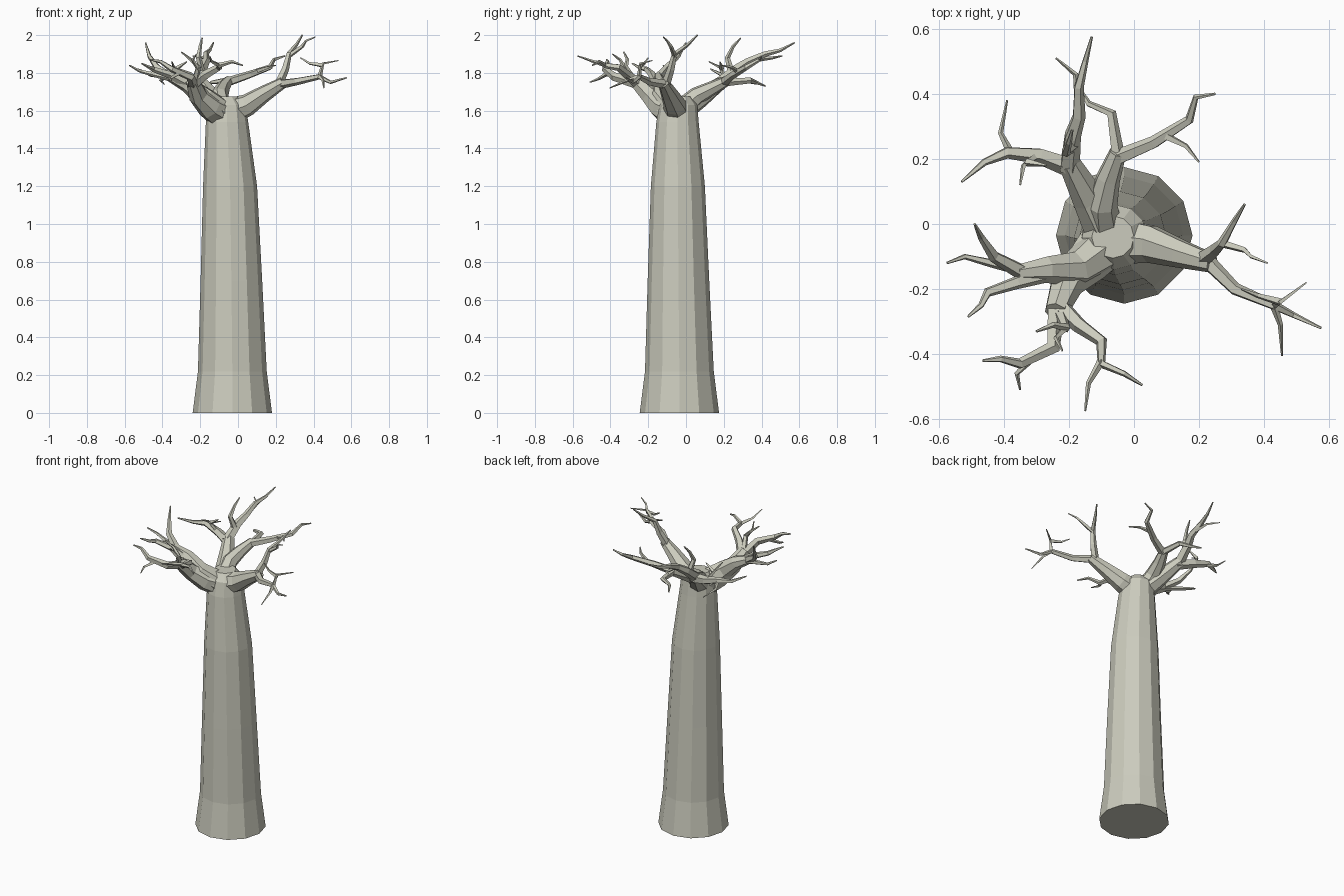
import bpy
import bmesh
import math
from mathutils import Vector

default_cube = bpy.data.objects.get("Cube")
if default_cube:
    bpy.data.objects.remove(default_cube, do_unlink=True)

bark = bpy.data.materials.new("pale_bark")
bark.use_nodes = True
bark_colour = (0.60, 0.60, 0.51, 1)
bark.diffuse_color = bark_colour
bark.node_tree.nodes["Principled BSDF"].inputs["Base Color"].default_value = bark_colour


def loft(name, centres, radii, sides, level=False):
    """Skin a closed tube through rings of the given centres and radii."""
    points = [Vector(c) for c in centres]
    bm = bmesh.new()
    rings = []
    side_axis = Vector((1, 0, 0))
    last = len(points) - 1
    for i, point in enumerate(points):
        before, after = points[max(i - 1, 0)], points[min(i + 1, last)]
        direction = Vector((0, 0, 1)) if level else (after - before).normalized()
        # carry the ring's axes along the path so that it does not twist
        side_axis = side_axis - direction * side_axis.dot(direction)
        if side_axis.length < 0.2:
            side_axis = direction.orthogonal()
        side_axis.normalize()
        other_axis = direction.cross(side_axis)
        ring = []
        for k in range(sides):
            angle = math.tau * k / sides
            offset = side_axis * math.cos(angle) + other_axis * math.sin(angle)
            ring.append(bm.verts.new(point + offset * radii[i]))
        rings.append(ring)
    for lower, upper in zip(rings, rings[1:]):
        for k in range(sides):
            n = (k + 1) % sides
            bm.faces.new((lower[k], lower[n], upper[n], upper[k]))
    bm.faces.new(list(reversed(rings[0])))
    bm.faces.new(rings[-1])
    bmesh.ops.recalc_face_normals(bm, faces=bm.faces)
    mesh = bpy.data.meshes.new(name)
    bm.to_mesh(mesh)
    bm.free()
    mesh.materials.append(bark)
    obj = bpy.data.objects.new(name, mesh)
    bpy.context.collection.objects.link(obj)
    return obj


def tapered(name, start, end, sides, centres):
    steps = len(centres) - 1
    radii = [start + (end - start) * i / steps for i in range(steps + 1)]
    return loft(name, centres, radii, sides)


def limb(name, *centres, start=.075, end=.03):
    return tapered(name, start, end, 7, centres)


def bough(name, *centres, start=.026, end=.004):
    return tapered(name, start, end, 5, centres)


def twig(name, *centres):
    return tapered(name, .013, .003, 4, centres)


# trunk: twelve flat sides, flared foot, rounded crown
loft("trunk",
     [(-.03, -.035, 0), (-.03, -.035, .22), (-.035, -.04, .7), (-.042, -.043, 1.2),
      (-.058, -.045, 1.54), (-.06, -.04, 1.63), (-.065, -.04, 1.675)],
     [.21, .182, .163, .143, .112, .1, .065], 12, level=True)

# right-hand side of the crown: one limb, upright bough and spreading bough
limb("left_limb", (-.06, -.05, 1.59), (.05, -.06, 1.63), (.14, -.09, 1.69), (.24, -.12, 1.75))
bough("left_upright_bough", (.21, -.11, 1.73), (.25, -.08, 1.82), (.27, -.06, 1.9),
      (.31, .01, 1.95), (.34, .06, 2.0))
twig("left_upright_twig", (.27, -.06, 1.89), (.34, -.08, 1.94), (.36, -.1, 1.97), (.41, -.12, 1.99))
bough("left_spreading_bough", (.22, -.11, 1.74), (.31, -.2, 1.755), (.43, -.25, 1.78),
      (.49, -.28, 1.75), (.575, -.32, 1.775))
twig("left_hanging_twig", (.43, -.25, 1.78), (.45, -.31, 1.76), (.455, -.405, 1.72))
twig("left_rising_twig", (.43, -.25, 1.77), (.45, -.24, 1.85), (.53, -.18, 1.865))
twig("left_curling_twig", (.45, -.24, 1.84), (.38, -.22, 1.85), (.33, -.2, 1.88))

# back limb
limb("back_limb", (-.09, -.03, 1.6), (-.1, .06, 1.68), (-.08, .14, 1.72), (-.05, .22, 1.76), start=.06, end=.027)
bough("back_left_bough", (-.06, .2, 1.75), (.06, .25, 1.79), (.17, .32, 1.83),
      (.19, .39, 1.87), (.25, .4, 1.89))
twig("back_left_twig", (.1, .27, 1.81), (.16, .24, 1.83), (.2, .19, 1.84))
bough("back_middle_bough", (-.05, .21, 1.75), (-.07, .34, 1.76), (-.14, .37, 1.75),
      (-.17, .42, 1.73), start=.022)

# back right limb, forking into a far bough and a side bough
limb("back_right_limb", (-.08, -.03, 1.6), (-.14, .08, 1.67), (-.2, .19, 1.75), start=.07, end=.035)
bough("back_far_bough", (-.2, .17, 1.74), (-.19, .27, 1.82), (-.17, .33, 1.86),
      (-.17, .42, 1.9), (-.15, .5, 1.92), (-.13, .575, 1.96), start=.033)
twig("back_far_twig", (-.17, .37, 1.87), (-.18, .46, 1.88), (-.24, .51, 1.89))
bough("back_upright_twig", (-.19, .24, 1.8), (-.21, .22, 1.88), (-.2, .25, 1.94),
      (-.19, .29, 1.985), start=.02)
bough("back_side_bough", (-.18, .17, 1.73), (-.29, .21, 1.76), (-.39, .22, 1.79),
      (-.46, .19, 1.79), (-.53, .13, 1.82), start=.034)
twig("back_side_twig", (-.38, .22, 1.78), (-.41, .28, 1.76), (-.39, .38, 1.74))
twig("back_inner_twig", (-.3, .21, 1.77), (-.34, .18, 1.83), (-.35, .12, 1.86))
twig("back_short_twig", (-.33, .19, 1.82), (-.27, .18, 1.86))

# right limb and its three boughs
limb("right_limb", (-.1, -.08, 1.6), (-.18, -.14, 1.67), (-.27, -.14, 1.74), (-.36, -.15, 1.78), end=.026)
bough("right_rising_bough", (-.34, -.15, 1.77), (-.43, -.1, 1.83), (-.47, -.04, 1.89),
      (-.49, 0, 1.96))
bough("right_front_bough", (-.25, -.15, 1.73), (-.36, -.18, 1.79), (-.45, -.21, 1.82),
      (-.47, -.25, 1.83), (-.51, -.285, 1.85))
bough("right_outer_bough", (-.35, -.14, 1.77), (-.44, -.12, 1.79), (-.52, -.1, 1.81),
      (-.575, -.12, 1.84), start=.018)

# front limb, the heaviest, curving upward
limb("front_limb", (-.08, -.05, 1.58), (-.15, -.13, 1.62), (-.21, -.19, 1.68),
     (-.24, -.27, 1.76), start=.085, end=.036)
bough("front_right_bough", (-.24, -.25, 1.74), (-.25, -.38, 1.78), (-.35, -.43, 1.82),
      (-.41, -.415, 1.86), (-.465, -.42, 1.87), start=.03)
twig("front_right_twig", (-.31, -.41, 1.8), (-.36, -.46, 1.77), (-.35, -.51, 1.75))
bough("front_left_bough", (-.23, -.25, 1.74), (-.17, -.31, 1.79), (-.1, -.36, 1.83),
      (-.1, -.43, 1.84), (-.03, -.46, 1.86), (.025, -.495, 1.84), start=.03)
twig("front_left_twig", (-.1, -.42, 1.84), (-.14, -.49, 1.86), (-.15, -.575, 1.89))
bough("front_upright_bough", (-.23, -.27, 1.75), (-.21, -.32, 1.83), (-.25, -.31, 1.87),
      (-.3, -.33, 1.91), start=.02)
twig("front_upright_twig", (-.21, -.32, 1.82), (-.24, -.35, 1.87), (-.22, -.39, 1.9))
